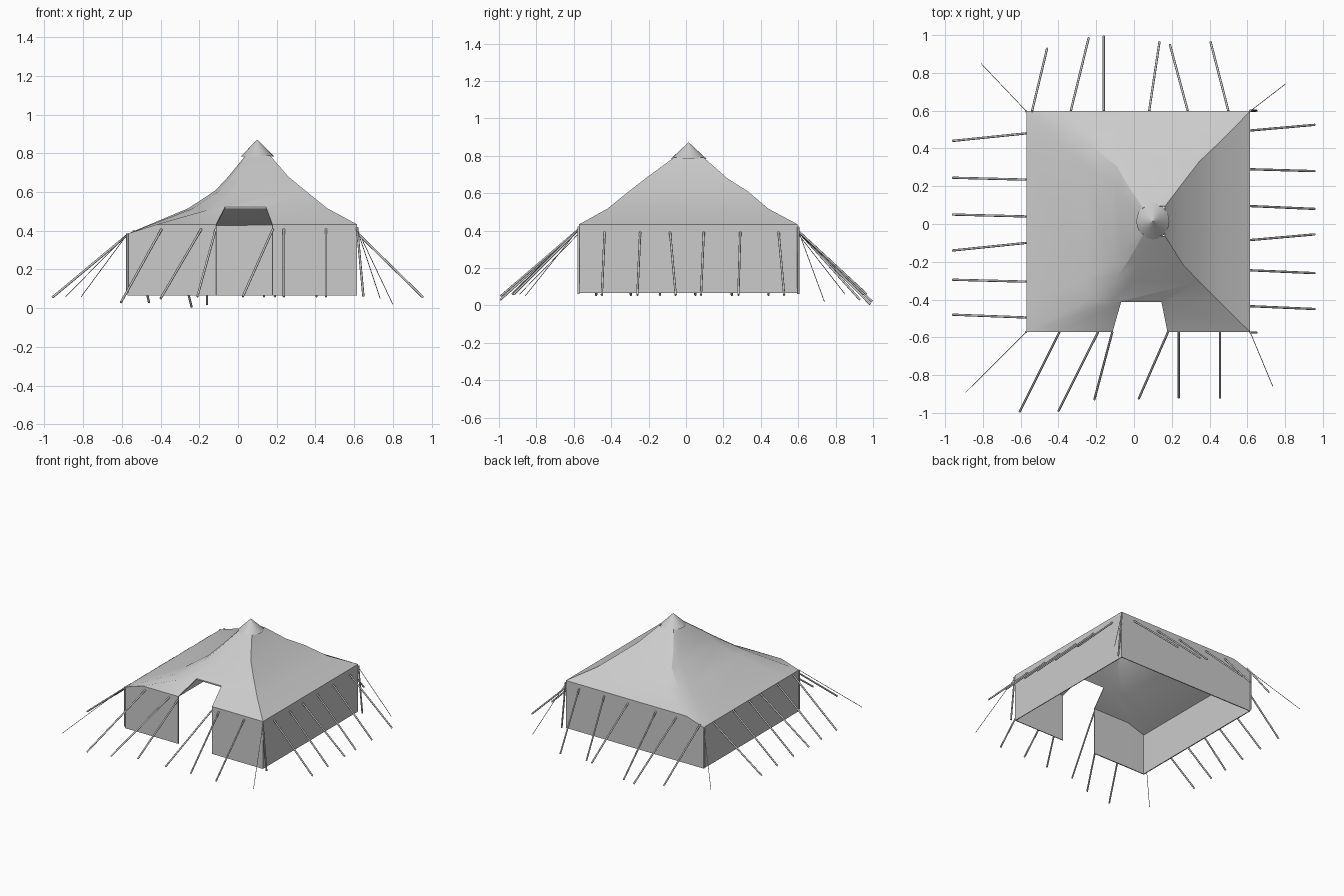
import bpy, bmesh
from mathutils import Vector

if "Cube" in bpy.data.objects:
    bpy.data.objects.remove(bpy.data.objects["Cube"])

def make_object(name, bm, smooth=True):
    bmesh.ops.recalc_face_normals(bm, faces=bm.faces)
    me = bpy.data.meshes.new(name)
    bm.to_mesh(me)
    bm.free()
    ob = bpy.data.objects.new(name, me)
    bpy.context.collection.objects.link(ob)
    return ob

def activate(ob):
    bpy.ops.object.select_all(action='DESELECT')
    ob.select_set(True)
    bpy.context.view_layer.objects.active = ob

def smooth_by_angle(ob, angle=0.52):
    activate(ob)
    bpy.ops.object.shade_smooth_by_angle(angle=angle)

# Canvas: rings from ground to peak, sharp right corners and soft left corners
X0, X1, Y0, Y1, EAVE, LOW = -0.57, 0.615, -0.572, 0.597, 0.433, 0.385

def ring(x0, x1, y0, y1, z, a, pull, dip=0.0):
    return [(x1, y0, z), (x1, y1, z),
            (x0 + a, y1, z), (x0 + pull, y1 - pull, z - dip), (x0, y1 - a, z - dip),
            (x0, y0 + a, z - dip), (x0 + pull, y0 + pull, z - dip), (x0 + a, y0, z)]

rings = [ring(X0, X1, Y0, Y1, 0.065, 0.15, 0),
         ring(X0, X1, Y0, Y1, EAVE, 0.15, 0, EAVE - LOW),
         ring(-0.255, 0.46, -0.42, 0.44, 0.517, 0.13, 0.025),
         ring(-0.115, 0.345, -0.305, 0.33, 0.61, 0.10, 0.025),
         ring(-0.05, 0.26, -0.215, 0.22, 0.68, 0.07, 0.018),
         ring(0.04, 0.165, -0.065, 0.095, 0.79, 0.03, 0.008)]
bm = bmesh.new()
loops = [[bm.verts.new(p) for p in r] for r in rings]
for a, b in zip(loops, loops[1:]):
    for i in range(len(a)):
        j = (i + 1) % len(a)
        bm.faces.new((a[i], a[j], b[j], b[i]))
canvas = make_object("tent_canvas", bm)
solid = canvas.modifiers.new("thickness", 'SOLIDIFY')
solid.thickness = 0.008
solid.offset = -1

# Doorway notch through the front wall and roof edge
bm = bmesh.new()
plan = [(-0.127, -0.62), (0.187, -0.62), (0.145, -0.412), (-0.068, -0.412)]
face = bm.faces.new([bm.verts.new((x, y, -0.05)) for x, y in plan])
ext = bmesh.ops.extrude_face_region(bm, geom=[face])
for v in ext["geom"]:
    if isinstance(v, bmesh.types.BMVert):
        v.co.z = 0.7
cutter = make_object("door_cutter", bm)
cutter.hide_render = True
cut = canvas.modifiers.new("door", 'BOOLEAN')
cut.operation = 'DIFFERENCE'
cut.solver = 'EXACT'
cut.object = cutter
activate(canvas)
for m in ("thickness", "door"):
    bpy.ops.object.modifier_apply(modifier=m)
bpy.data.objects.remove(cutter)
smooth_by_angle(canvas)

# Cone cap on the peak
bm = bmesh.new()
bmesh.ops.create_cone(bm, cap_ends=True, segments=24, radius1=0.087, radius2=0.002, depth=0.087)
bmesh.ops.scale(bm, vec=(1, 1.1, 1), verts=bm.verts)
bmesh.ops.translate(bm, vec=(0.1, 0.014, 0.8265), verts=bm.verts)
smooth_by_angle(make_object("peak_cap", bm))

# Straight rods between two points
def rods(name, pairs, radius, sides=8):
    bm = bmesh.new()
    for p, q in pairs:
        p, q = Vector(p), Vector(q)
        d = q - p
        made = bmesh.ops.create_cone(bm, cap_ends=True, segments=sides,
                                     radius1=radius, radius2=radius, depth=d.length)["verts"]
        bmesh.ops.rotate(bm, verts=made, matrix=d.to_track_quat('Z', 'Y').to_matrix())
        bmesh.ops.translate(bm, verts=made, vec=(p + q) / 2)
    smooth_by_angle(make_object(name, bm), 0.9)

# Side ropes: (y at wall, y at ground)
left = [(0.48, 0.44), (0.235, 0.245), (0.04, 0.05), (-0.1, -0.14), (-0.305, -0.295), (-0.495, -0.48)]
right = [(0.495, 0.525), (0.29, 0.28), (0.095, 0.08), (-0.085, -0.055), (-0.245, -0.26), (-0.435, -0.45)]
rods("left_ropes", [((X0, a, 0.38), (-0.96, b, 0.055)) for a, b in left], 0.006)
rods("right_ropes", [((X1, a, 0.39), (0.957, b, 0.055)) for a, b in right], 0.006)

# Front and back ropes: (x at wall, x at ground, y at ground, z at ground)
front = [(-0.395, -0.605, -0.993, 0.03), (-0.19, -0.4, -0.99, 0.05), (-0.115, -0.21, -0.93, 0.06),
         (0.18, 0.025, -0.925, 0.06), (0.237, 0.237, -0.92, 0.06), (0.455, 0.455, -0.92, 0.06)]
back = [(-0.54, -0.46, 0.93, 0.03), (-0.335, -0.24, 0.985, 0.006), (-0.16, -0.16, 0.995, 0.02),
        (0.08, 0.135, 0.965, 0.06), (0.285, 0.19, 0.95, 0.06), (0.5, 0.405, 0.965, 0.06)]
rods("front_ropes", [((a, Y0, 0.408), (b, y, z)) for a, b, y, z in front], 0.006)
rods("back_ropes", [((a, Y1, 0.4), (b, y, z)) for a, b, y, z in back], 0.006)

# Corner poles
rods("corner_poles", [((X0 - 0.002, Y0, 0.385), (X0 - 0.002, Y0, 0.08)),
                      ((X0 - 0.002, Y1, 0.385), (X0 - 0.002, Y1, 0.08)),
                      ((X1, Y0 - 0.003, 0.42), (0.648, Y0 - 0.003, 0.06)),
                      ((X1, Y1 + 0.003, 0.42), (0.648, Y1 + 0.003, 0.06))], 0.006)

# Thin corner guy lines
rods("corner_guy_lines", [((X0, Y1, 0.385), (-0.81, 0.85, 0.06)),
                          ((X0, Y0, 0.385), (-0.89, -0.89, 0.06)),
                          ((X1, Y1, 0.41), (0.8, 0.74, 0.02)),
                          ((X1, Y0, 0.41), (0.735, -0.86, 0.05))], 0.002, 6)
